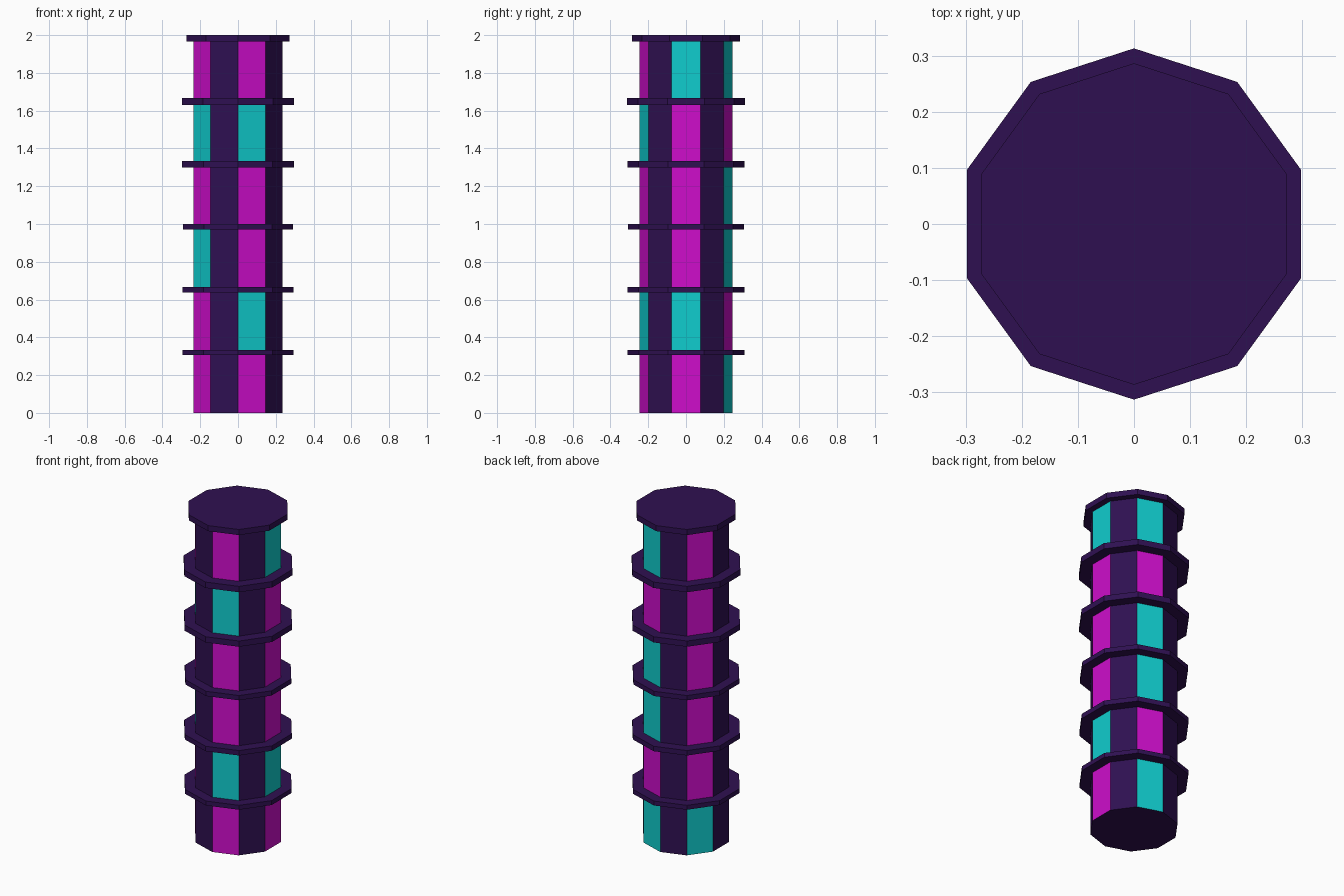
import bpy, bmesh, math

if "Cube" in bpy.data.objects:
    bpy.data.objects.remove(bpy.data.objects["Cube"], do_unlink=True)

SIDES = 10
STEP = 2 * math.pi / SIDES
STOREY = 2 / 6


def material(name, rgb):
    m = bpy.data.materials.new(name)
    m.use_nodes = True
    m.diffuse_color = (*rgb, 1)
    m.node_tree.nodes["Principled BSDF"].inputs["Base Color"].default_value = (*rgb, 1)
    return m


PURPLE = material("dark purple", (0.028, 0.005, 0.083))
MAGENTA = material("magenta", (0.62, 0.004, 0.6))
CYAN = material("cyan", (0.005, 0.61, 0.62))


def prism(name, radius, levels, materials, pick=lambda side, storey: 0):
    """Capped decagon column with a corner on the y axis, cut at each level.
    Side 0 faces +x and sides run anticlockwise."""
    bm = bmesh.new()
    loops = []
    for z in levels:
        loops.append([bm.verts.new((radius * math.cos((i - 0.5) * STEP),
                                    radius * math.sin((i - 0.5) * STEP), z))
                      for i in range(SIDES)])
    for storey, (low, high) in enumerate(zip(loops, loops[1:])):
        for i in range(SIDES):
            j = (i + 1) % SIDES
            face = bm.faces.new((low[i], low[j], high[j], high[i]))
            face.material_index = pick(i, storey)
    bm.faces.new(loops[0][::-1])
    bm.faces.new(loops[-1])
    mesh = bpy.data.meshes.new(name)
    bm.to_mesh(mesh)
    bm.free()
    for m in materials:
        mesh.materials.append(m)
    obj = bpy.data.objects.new(name, mesh)
    bpy.context.collection.objects.link(obj)
    return obj


# Column: every second side is a strip of lit panels, listed bottom to top
PANELS = {0: "MCMMMC", 2: "CMCCMC", 4: "CMMMMM", 6: "MMCMCM", 8: "MCMMCM"}


def panel_colour(side, storey):
    return " MC".index(PANELS[side][storey]) if side in PANELS else 0


prism("column", 0.247, [i * STOREY for i in range(6)] + [1.98],
      [PURPLE, MAGENTA, CYAN], panel_colour)

# Ledges between the storeys: radius and thickness, bottom to top
LEDGES = [(0.309, 0.027), (0.310, 0.030), (0.307, 0.029), (0.311, 0.035), (0.313, 0.036)]
for n, (radius, thick) in enumerate(LEDGES, 1):
    top = n * STOREY
    prism(f"ledge_{n}", radius, [top - thick, top], [PURPLE])

# Roof slab
prism("roof", 0.2865, [1.966, 2.0], [PURPLE])
